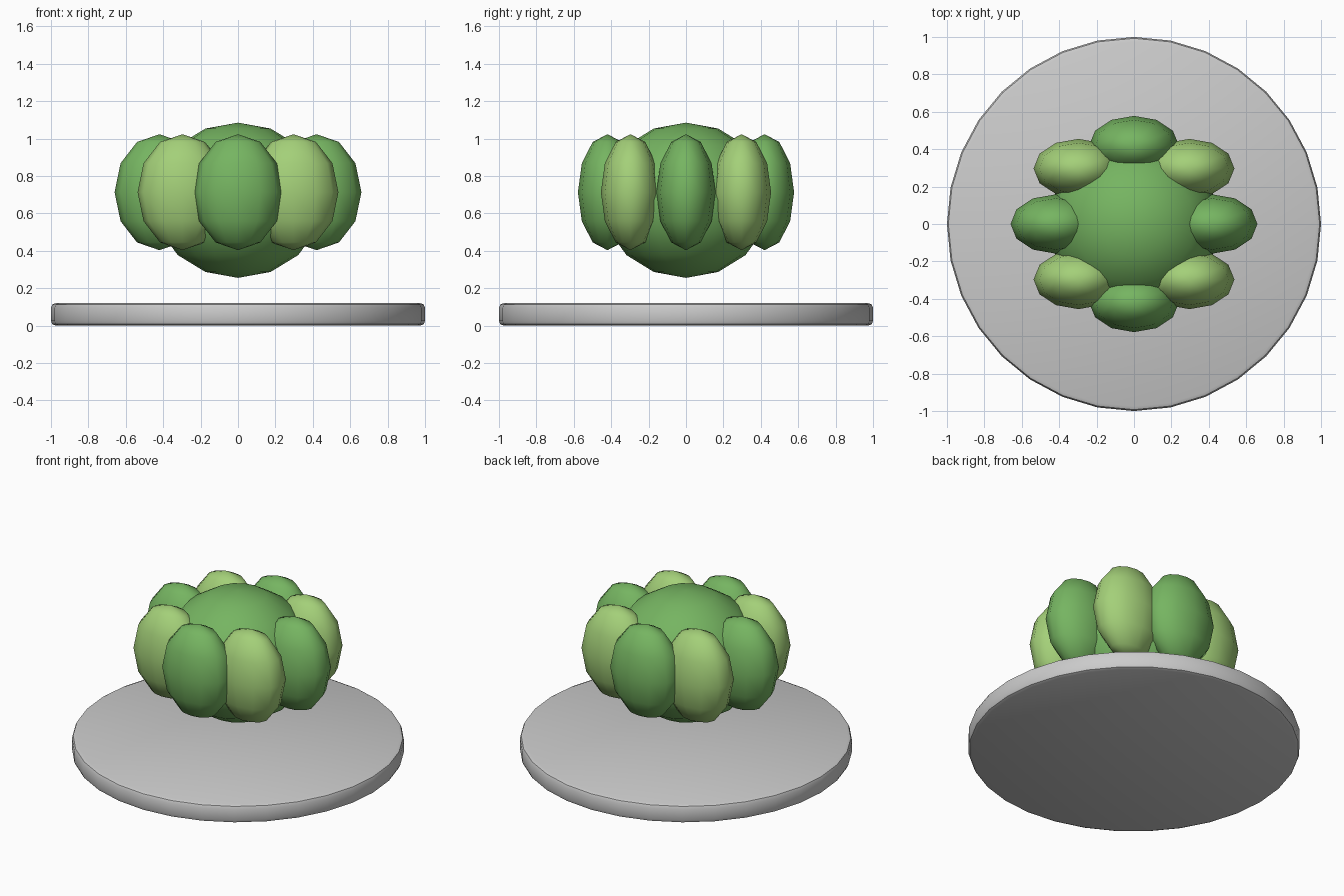
import bpy, math

if "Cube" in bpy.data.objects:
    bpy.data.objects.remove(bpy.data.objects["Cube"])


def material(name, color):
    m = bpy.data.materials.new(name)
    m.diffuse_color = (*color, 1)
    m.use_nodes = True
    m.node_tree.nodes["Principled BSDF"].inputs["Base Color"].default_value = m.diffuse_color
    return m


green = material("green", (0.18, 0.46, 0.12))
light_green = material("light_green", (0.37, 0.63, 0.19))


def ellipsoid(name, loc, radii, segments, rings, mat):
    bpy.ops.mesh.primitive_uv_sphere_add(segments=segments, ring_count=rings, radius=1, location=loc)
    o = bpy.context.object
    o.name = name
    o.scale = radii
    bpy.ops.object.transform_apply(location=False, rotation=False, scale=True)
    bpy.ops.object.shade_smooth()
    o.data.materials.append(mat)
    return o


# Round base plate with softened rims
bpy.ops.mesh.primitive_cylinder_add(vertices=32, radius=1, depth=0.12, location=(0, 0, 0.06))
base = bpy.context.object
base.name = "base_plate"
bevel = base.modifiers.new("rim", 'BEVEL')
bevel.width = 0.025
bevel.segments = 2
bevel.limit_method = 'ANGLE'
bevel.angle_limit = math.radians(40)
bpy.ops.object.modifier_apply(modifier="rim")
bpy.ops.object.shade_smooth_by_angle(angle=math.radians(40))

# Central body floating above the plate
ellipsoid("body", (0, 0, 0.67), (0.455, 0.45, 0.415), 16, 8, green)

# Ring of eight lobes, alternating colours, all facing the same way
for i in range(8):
    a = i * math.pi / 4
    ellipsoid(f"lobe_{i + 1}", (0.42 * math.cos(a), 0.42 * math.sin(a), 0.713),
              (0.24, 0.158, 0.31), 12, 6, light_green if i % 2 else green)
